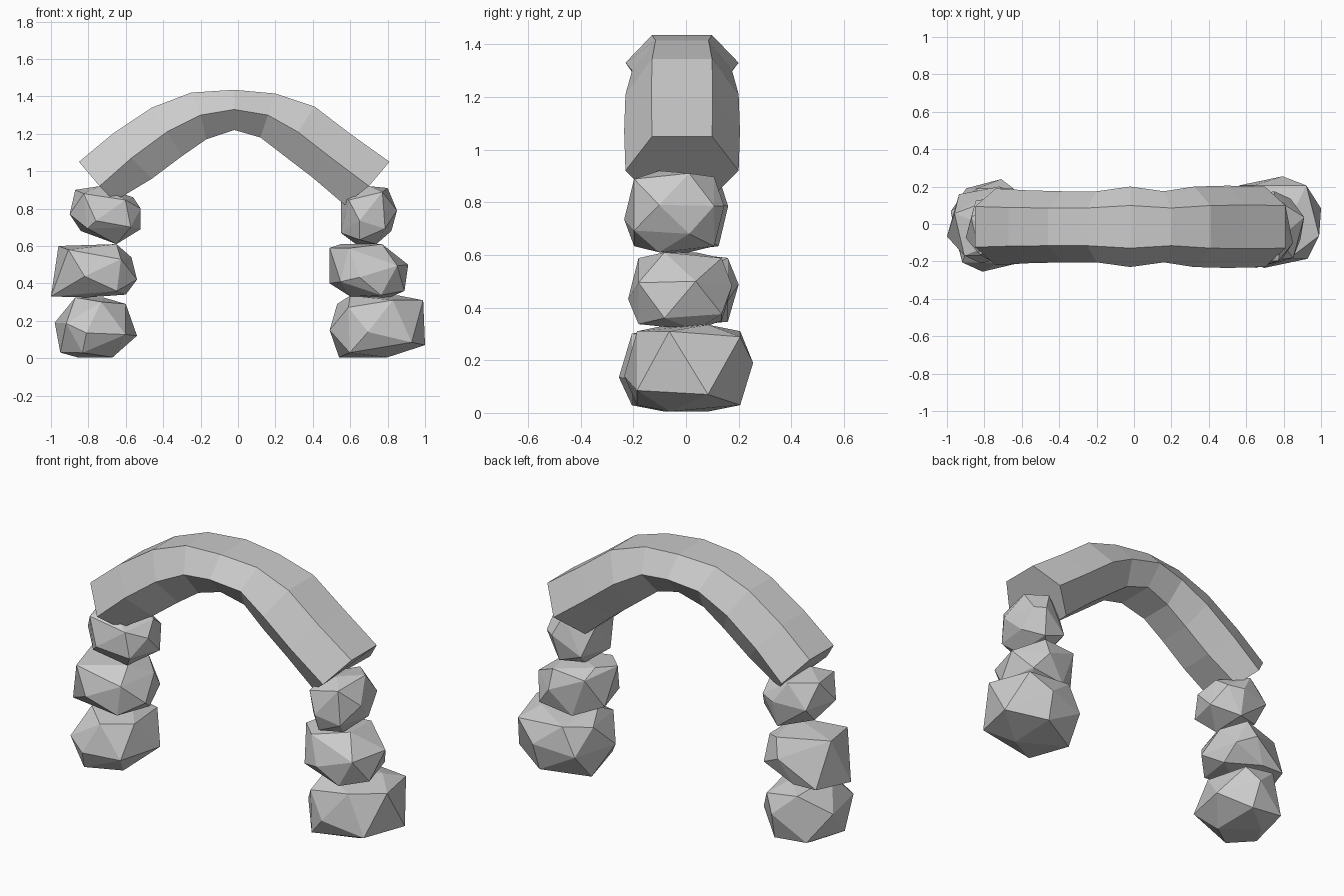
import bpy, bmesh

if "Cube" in bpy.data.objects:
    bpy.data.objects.remove(bpy.data.objects["Cube"])


def finish(bm, name):
    bmesh.ops.recalc_face_normals(bm, faces=bm.faces)
    mesh = bpy.data.meshes.new(name)
    bm.to_mesh(mesh)
    bm.free()
    bpy.context.collection.objects.link(bpy.data.objects.new(name, mesh))


def boulder(name, outline, y0, y1):
    """Faceted hull: zigzag front outline, inset shoulders, and a front and back peak."""
    bm = bmesh.new()
    cx = (min(p[0] for p in outline) + max(p[0] for p in outline)) / 2
    cz = (min(p[1] for p in outline) + max(p[1] for p in outline)) / 2
    cy, h = (y0 + y1) / 2, (y1 - y0) / 2
    for i, (x, z) in enumerate(outline):
        s = 1 if i % 2 else -1
        bm.verts.new((x, cy + s * 0.3 * h, z))
        k = 0.72
        bm.verts.new((cx + (x - cx) * k, cy - s * 0.8 * h, cz + (z - cz) * 0.85))
    bm.verts.new((cx - 0.05, y0, cz - 0.03))
    bm.verts.new((cx + 0.05, y1, cz + 0.02))
    bmesh.ops.convex_hull(bm, input=bm.verts)
    bmesh.ops.delete(bm, geom=[v for v in bm.verts if not v.link_faces], context='VERTS')
    finish(bm, name)


# Stacked boulders: front outline (x, z), then depth range
boulder("left_bottom_stone", [(-.95, .03), (-.86, .005), (-.67, .005), (-.54, .12), (-.60, .29),
                              (-.72, .325), (-.87, .325), (-.98, .19)], -.255, .24)
boulder("left_middle_stone", [(-1, .33), (-.96, .60), (-.65, .61), (-.57, .54),
                              (-.54, .42), (-.60, .34), (-.80, .325)], -.21, .20)
boulder("left_top_stone", [(-.90, .77), (-.87, .90), (-.74, .92), (-.56, .86), (-.52, .80),
                           (-.52, .69), (-.65, .61), (-.84, .68)], -.20, .16)
boulder("right_bottom_stone", [(.49, .15), (.53, .29), (.60, .335), (.86, .335), (.99, .31),
                               (1, .07), (.80, .005), (.54, .005)], -.235, .255)
boulder("right_middle_stone", [(.49, .59), (.49, .40), (.60, .33), (.79, .315), (.89, .36),
                               (.91, .50), (.77, .61), (.55, .61)], -.22, .175)
boulder("right_top_stone", [(.55, .67), (.55, .86), (.70, .92), (.80, .91), (.85, .79),
                            (.82, .68), (.74, .61), (.63, .61)], -.235, .145)

# Arch: six-sided section swept along top, middle and underside edge lines
top = [(-.85, 1.05), (-.67, 1.20), (-.46, 1.34), (-.25, 1.42), (-.02, 1.435),
       (.20, 1.415), (.41, 1.345), (.60, 1.20), (.81, 1.05)]
mid = [(-.74, .92), (-.57, 1.07), (-.38, 1.21), (-.20, 1.30), (-.02, 1.33),
       (.16, 1.30), (.32, 1.21), (.50, 1.07), (.70, .92)]
low = [(-.66, .84), (-.46, .96), (-.30, 1.08), (-.17, 1.17), (-.02, 1.22),
       (.12, 1.18), (.25, 1.08), (.40, .965), (.57, .82)]
half_width = [.205, .195, .19, .19, .215, .19, .215, .22, .215]

bm = bmesh.new()
rings = []
for t, m, l, w in zip(top, mid, low, half_width):
    section = [(t, -.53), (t, .53), (m, 1), (l, .53), (l, -.53), (m, -1)]
    rings.append([bm.verts.new((p[0], -.015 + k * w, p[1])) for p, k in section])
for a, b in zip(rings, rings[1:]):
    for i in range(6):
        j = (i + 1) % 6
        bm.faces.new((a[i], a[j], b[j], b[i]))
bm.faces.new(rings[0])
bm.faces.new(rings[-1])
finish(bm, "stone_arch")
